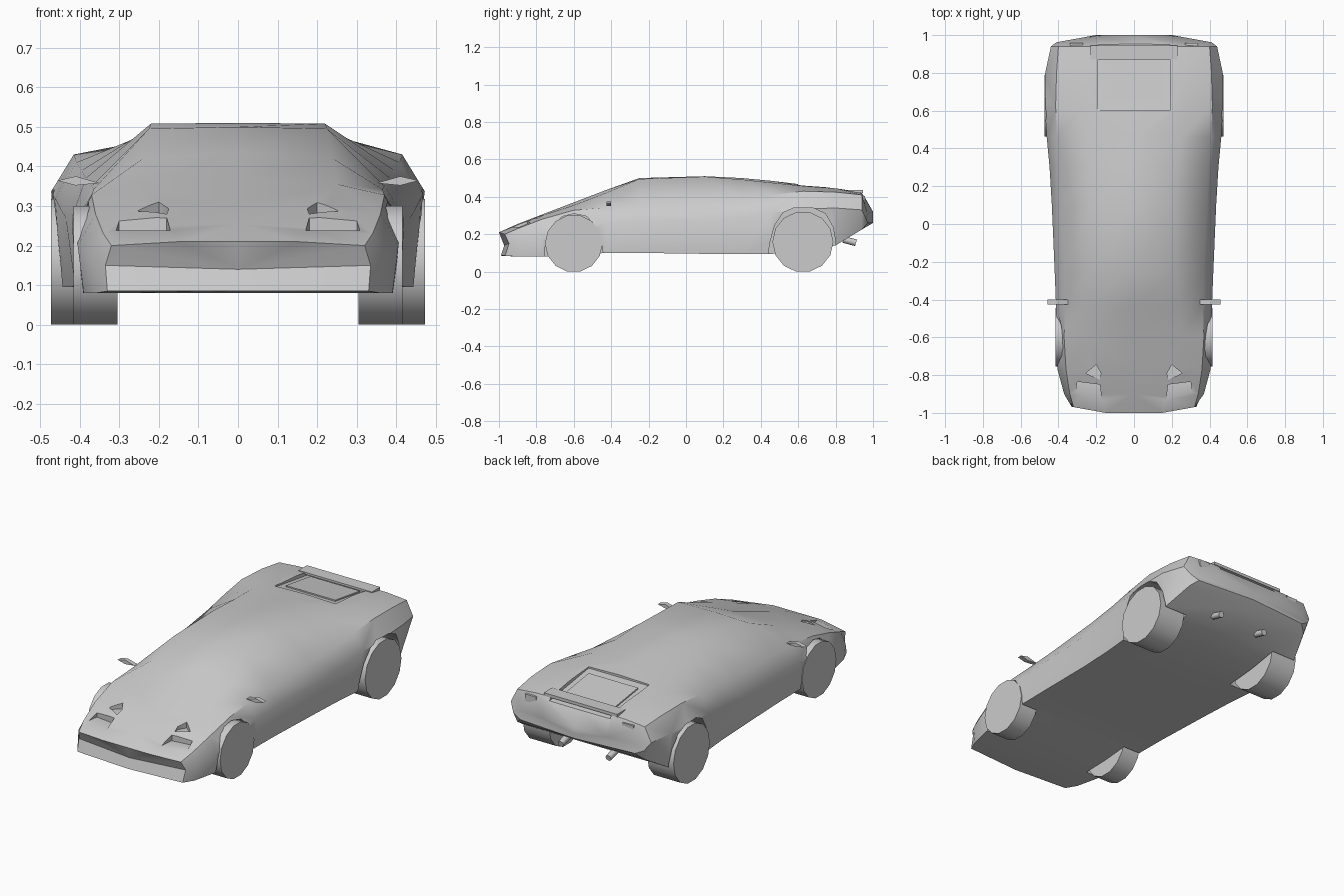
import bpy, bmesh, math

if "Cube" in bpy.data.objects:
    bpy.data.objects.remove(bpy.data.objects["Cube"])


def make(name, verts, faces):
    me = bpy.data.meshes.new(name)
    me.from_pydata(verts, [], faces)
    bm = bmesh.new()
    bm.from_mesh(me)
    bmesh.ops.remove_doubles(bm, verts=bm.verts, dist=1e-5)
    bmesh.ops.recalc_face_normals(bm, faces=bm.faces)
    bm.to_mesh(me)
    bm.free()
    ob = bpy.data.objects.new(name, me)
    bpy.context.collection.objects.link(ob)
    return ob


def prism(name, pts, lo, hi, axis):
    """Polygon extruded from lo to hi along an axis (0=x, 1=y, 2=z)."""
    def place(p, t):
        v = list(p)
        v.insert(axis, t)
        return v
    n = len(pts)
    verts = [place(p, lo) for p in pts] + [place(p, hi) for p in pts]
    faces = [list(range(n)), list(range(n, 2 * n))]
    faces += [(i, (i + 1) % n, n + (i + 1) % n, n + i) for i in range(n)]
    return make(name, verts, faces)


def smooth(ob, deg):
    bpy.ops.object.select_all(action='DESELECT')
    ob.select_set(True)
    bpy.context.view_layer.objects.active = ob
    bpy.ops.object.shade_smooth_by_angle(angle=math.radians(deg))


def cut(ob, cutter):
    m = ob.modifiers.new("cut", 'BOOLEAN')
    m.operation = 'DIFFERENCE'
    m.solver = 'EXACT'
    m.object = cutter
    bpy.context.view_layer.objects.active = ob
    bpy.ops.object.modifier_apply(modifier=m.name)
    bpy.data.objects.remove(cutter)


# Body: half cross-sections along y
# y, top z, roof edge x z, shoulder x z, waist x z, bottom x z
stations = [
    (-1.00, .21, .15, .21, .32, .20, .335, .15, .33, .085),
    (-0.90, .255, .20, .25, .34, .23, .37, .17, .36, .08),
    (-0.77, .305, .22, .30, .36, .28, .405, .20, .39, .08),
    (-0.60, .37, .25, .355, .37, .328, .41, .24, .405, .085),
    (-0.43, .435, .24, .42, .365, .342, .413, .26, .41, .10),
    (-0.25, .50, .225, .495, .37, .35, .42, .27, .412, .10),
    (0.10, .51, .22, .508, .385, .37, .435, .27, .42, .095),
    (0.30, .50, .23, .492, .395, .39, .447, .29, .43, .095),
    (0.46, .485, .25, .475, .408, .41, .462, .32, .445, .095),
    (0.625, .465, .27, .458, .415, .43, .473, .335, .468, .11),
    (0.80, .445, .28, .445, .41, .425, .47, .34, .45, .14),
    (0.94, .425, .28, .42, .40, .41, .44, .33, .40, .225),
    (1.00, .32, .20, .32, .36, .31, .41, .285, .36, .26),
]
verts, faces = [], []
last = len(stations) - 1
for k, s in enumerate(stations):
    half = [(0, s[1]), s[2:4], s[4:6], s[6:8], s[8:10], (0, s[9])]
    ring = half + [(-x, z) for x, z in half[4:0:-1]]
    for i, (x, z) in enumerate(ring):
        y = s[0]
        if k == 0:
            y += .18 * max(0, abs(x) - .15) + {3: .02, 7: .02, 4: .0, 6: .0, 5: .01}.get(i, 0)
        elif k == last:
            y -= .18 * max(0, abs(x) - .2)
        verts.append((x, y, z))
n = 10
for k in range(last):
    for i in range(n):
        j = (i + 1) % n
        faces.append((k * n + i, k * n + j, k * n + n + j, k * n + n + i))
for base, tip in ((0, (0, -.972, .14)), (last * n, (0, 1.0, .285))):
    verts.append(tip)
    faces += [(base + i, base + (i + 1) % n, len(verts) - 1) for i in range(n)]
body = make("car_body", verts, faces)

# Wheel arches, door scoops, headlight pockets and bonnet vents
front_arch = [(-.765, 0), (-.75, .16), (-.72, .24), (-.66, .295), (-.60, .31),
              (-.53, .295), (-.475, .23), (-.45, .16), (-.435, 0)]
rear_arch = [(.425, 0), (.45, .16), (.475, .25), (.52, .315), (.575, .34),
             (.68, .34), (.745, .31), (.785, .24), (.80, .16), (.80, 0)]
scoop = [(-.2, .6), (-.2, .428), (.29, .40), (.32, .6)]
lamp = [(.17, -.94), (.18, -.85), (.30, -.835), (.315, -.945)]
vent = [(.18, -.825), (.175, -.79), (.20, -.745), (.255, -.79)]
for side in (1, -1):
    for arch in (front_arch, rear_arch):
        cut(body, prism("arch_cutter", arch, side * .302, side * .6, 0))
    for shape, lo, hi in ((scoop, .115, .20), (lamp, .238, .5), (vent, .276, .5)):
        cut(body, prism("pocket_cutter", [(side * x, y) for x, y in shape], lo, hi, 2))

# Sunken engine deck between the rear buttresses
cut(body, prism("deck_cutter", [(.60, .455), (.96, .402), (.96, .6), (.60, .6)], -.19, .19, 0))
smooth(body, 38)

# Engine cover and rear wing
prism("engine_cover", [(.65, .44), (.65, .455), (.87, .423), (.87, .41)], -.155, .155, 0)
prism("rear_wing", [(.87, .425), (.87, .437), (.945, .437), (.945, .42)], -.23, .23, 0)

for side, label in ((1, "right"), (-1, "left")):
    # Wheels
    for name, y, r, x0, x1 in (("front", -.60, .154, .305, .415), ("rear", .625, .163, .308, .473)):
        bpy.ops.mesh.primitive_cylinder_add(
            vertices=14, radius=r, depth=x1 - x0, rotation=(0, math.pi / 2, 0),
            location=(side * (x0 + x1) / 2, y, r * math.cos(math.pi / 14)))
        wheel = bpy.context.object
        wheel.name = f"{name}_wheel_{label}"
        smooth(wheel, 35)
    # Door mirrors
    prism("door_mirror_" + label, [(side * x, z) for x, z in
          ((.35, .358), (.41, .375), (.457, .364), (.41, .352))], -.425, -.40, 1)
    # Tail lights
    prism("tail_light_" + label, [(side * x, z) for x, z in
          ((.27, .365), (.27, .405), (.34, .405), (.34, .365))], .92, .957, 1)
    # Exhaust pipes
    bpy.ops.mesh.primitive_cylinder_add(vertices=8, radius=.018, depth=.07,
                                        rotation=(math.radians(75), 0, 0),
                                        location=(side * .15, .875, .163))
    bpy.context.object.name = "exhaust_" + label
    smooth(bpy.context.object, 50)
